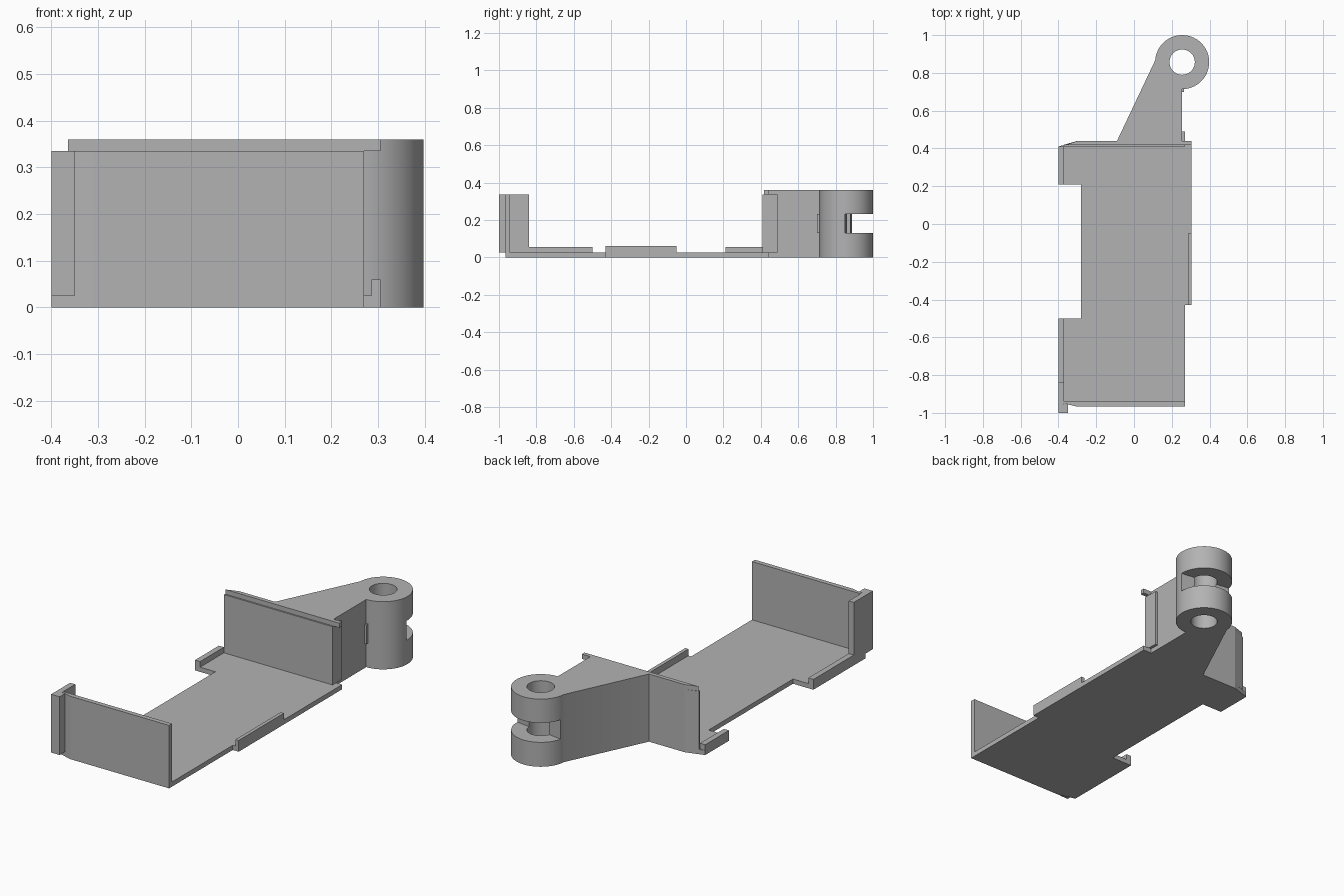
import bpy, bmesh, math

if "Cube" in bpy.data.objects:
    bpy.data.objects.remove(bpy.data.objects["Cube"])

GREY = (0.45, 0.45, 0.45, 1)
grey = bpy.data.materials.new("plain grey")
grey.use_nodes = True
grey.diffuse_color = GREY
grey.node_tree.nodes["Principled BSDF"].inputs["Base Color"].default_value = GREY


def prism(name, outline, z0, z1):
    """Extrude a counter-clockwise plan outline between two heights."""
    bm = bmesh.new()
    face = bm.faces.new([bm.verts.new((x, y, z0)) for x, y in outline])
    ext = bmesh.ops.extrude_face_region(bm, geom=[face], use_keep_orig=True)
    for v in ext["geom"]:
        if isinstance(v, bmesh.types.BMVert):
            v.co.z = z1
    bmesh.ops.recalc_face_normals(bm, faces=bm.faces)
    mesh = bpy.data.meshes.new(name)
    bm.to_mesh(mesh)
    bm.free()
    mesh.materials.append(grey)
    obj = bpy.data.objects.new(name, mesh)
    bpy.context.collection.objects.link(obj)
    return obj


def box(name, x0, x1, y0, y1, z0, z1):
    return prism(name, [(x0, y0), (x1, y0), (x1, y1), (x0, y1)], z0, z1)


def arc(cx, cy, r, start, end, n):
    angles = [math.radians(start + (end - start) * i / n) for i in range(n + 1)]
    return [(cx + r * math.cos(a), cy + r * math.sin(a)) for a in angles]


def cut(obj, cutter):
    cutter.hide_render = True
    mod = obj.modifiers.new("cut", "BOOLEAN")
    mod.operation = "DIFFERENCE"
    mod.solver = "EXACT"
    mod.object = cutter
    bpy.ops.object.select_all(action="DESELECT")
    bpy.context.view_layer.objects.active = obj
    obj.select_set(True)
    bpy.ops.object.modifier_apply(modifier=mod.name)
    bpy.data.objects.remove(cutter)


FLOOR, WALL, TOP = 0.025, 0.335, 0.36

# Floor plate with the side notch and chamfered corners
prism("floor_plate", [
    (-0.4, -0.94), (-0.31, -0.965), (0.27, -0.965), (0.27, -0.43),
    (0.305, -0.43), (0.305, 0.44), (-0.3, 0.44), (-0.4, 0.41),
    (-0.4, 0.21), (-0.28, 0.21), (-0.28, -0.5), (-0.4, -0.5)], 0, FLOOR)

# End walls, the rear one carrying a top strip
prism("front_wall", [(-0.37, -0.95), (-0.31, -0.965), (0.27, -0.965),
                     (0.27, -0.94), (-0.37, -0.94)], FLOOR, WALL)
prism("rear_wall", [(-0.37, 0.41), (0.27, 0.41), (0.27, 0.44),
                    (-0.3, 0.44), (-0.37, 0.42)], FLOOR, WALL)
prism("rear_top_strip", [(-0.365, 0.418), (0.305, 0.418), (0.305, 0.44),
                         (-0.3, 0.44)], WALL, TOP)
box("rear_tab", 0.25, 0.27, 0.44, 0.49, FLOOR, WALL)

# Low rims along the sides
box("front_rim", -0.4, -0.37, -0.84, -0.5, FLOOR, 0.055)
box("rear_rim", -0.4, -0.37, 0.21, 0.41, FLOOR, 0.055)
box("side_rim", 0.286, 0.305, -0.43, -0.05, FLOOR, 0.06)

# Hooked corner post
prism("corner_post", [(-0.4, -1), (-0.35, -1), (-0.35, -0.955),
                      (-0.37, -0.955), (-0.37, -0.84), (-0.4, -0.84)], FLOOR, WALL)

# Hinge arm: tapered body ending in a round eye
CX, CY = 0.255, 0.857
arm = prism("hinge_arm", [(-0.09, 0.44), (CX, 0.44)]
            + arc(CX, CY, 0.143, -90, 176, 48), 0, TOP)
cut(arm, prism("pin_cutter", arc(CX, CY, 0.067, 0, 352.5, 47), -0.1, TOP + 0.1))
cut(arm, prism("slot_cutter", [(0.05, 0.898), (0.45, 0.842), (0.45, 1.1),
                               (0.05, 1.1)], 0.13, 0.233))
box("arm_stop", 0.245, 0.265, 0.7, 0.73, 0.13, 0.233)

bpy.ops.object.select_all(action="DESELECT")
arm.select_set(True)
bpy.context.view_layer.objects.active = arm
bpy.ops.object.shade_smooth_by_angle(angle=math.radians(30))
